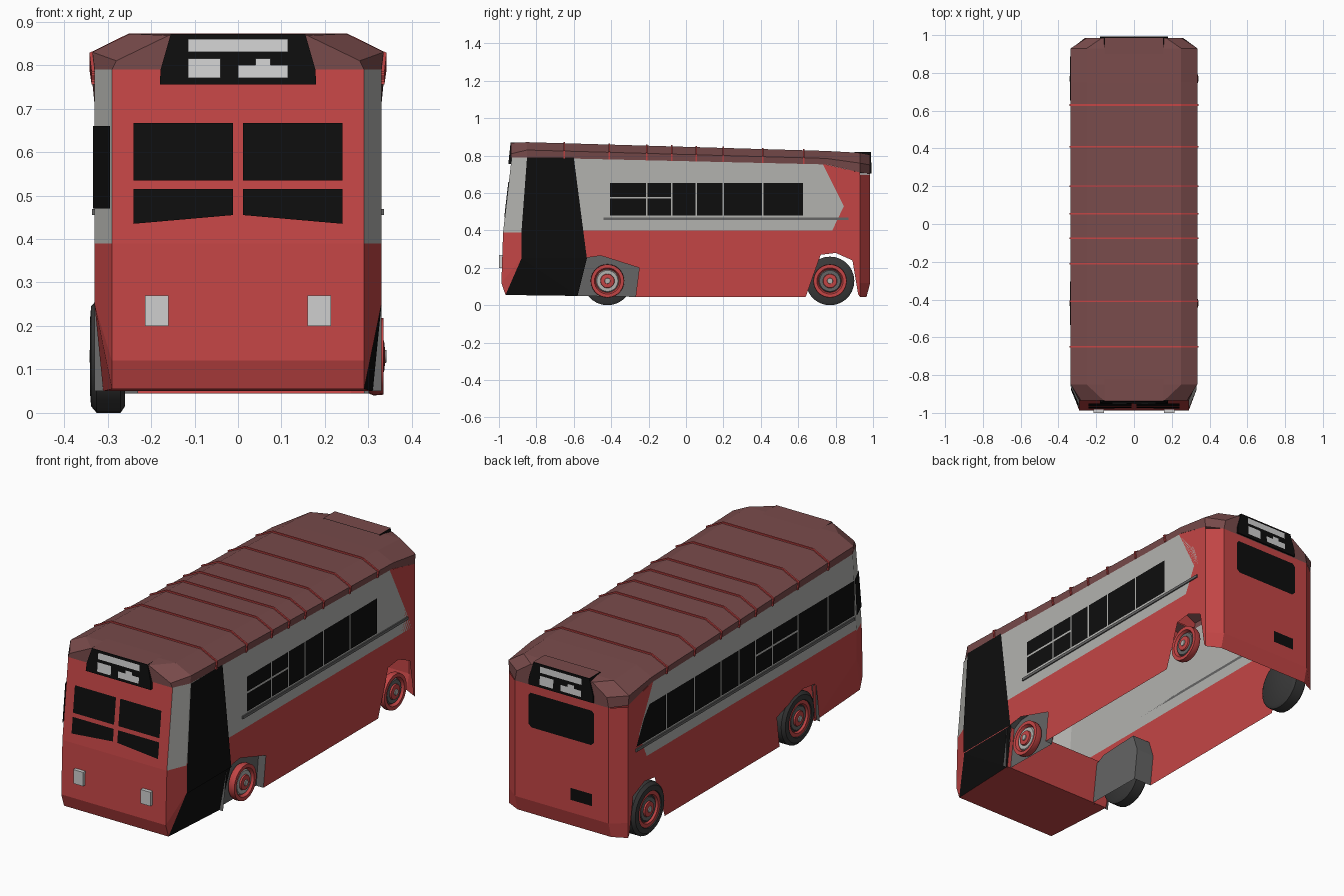
import bpy, bmesh, math
from mathutils import Vector

if "Cube" in bpy.data.objects:
    bpy.data.objects.remove(bpy.data.objects["Cube"], do_unlink=True)


def material(name, r, g, b):
    m = bpy.data.materials.new(name)
    m.use_nodes = True
    m.diffuse_color = (r, g, b, 1)
    m.node_tree.nodes["Principled BSDF"].inputs["Base Color"].default_value = (r, g, b, 1)
    return m


RED = material("body red", .55, .06, .06)
ROOF = material("roof maroon", .19, .07, .07)
GREY = material("side grey", .45, .45, .43)
BLACK = material("glass black", .004, .004, .004)
WHITE = material("lamp white", .62, .62, .62)
DARK = material("trim grey", .13, .13, .13)
TYRE = material("tyre grey", .04, .04, .04)


def finish(name, bm, mat):
    bmesh.ops.recalc_face_normals(bm, faces=bm.faces[:])
    mesh = bpy.data.meshes.new(name)
    bm.to_mesh(mesh)
    bm.free()
    mesh.materials.append(mat)
    ob = bpy.data.objects.new(name, mesh)
    bpy.context.scene.collection.objects.link(ob)
    return ob


def panel(name, pts, mat):
    """One flat face."""
    bm = bmesh.new()
    face = bm.faces.new([bm.verts.new(p) for p in pts])
    bmesh.ops.triangulate(bm, faces=[face], ngon_method='EAR_CLIP')
    return finish(name, bm, mat)


def loft(name, rings, mat, cap=False, loop=False):
    """Quads between successive rings of points."""
    bm = bmesh.new()
    rows = [[bm.verts.new(p) for p in ring] for ring in rings]
    n = len(rows[0])
    for a, b in zip(rows, rows[1:]):
        for i in range(n if loop else n - 1):
            j = (i + 1) % n
            bm.faces.new((a[i], a[j], b[j], b[i]))
    if cap:
        bm.faces.new(rows[0])
        bm.faces.new(rows[-1])
    return finish(name, bm, mat)


def box(name, lo, hi, mat):
    ring = lambda z: [(lo[0], lo[1], z), (hi[0], lo[1], z), (hi[0], hi[1], z), (lo[0], hi[1], z)]
    return loft(name, [ring(lo[2]), ring(hi[2])], mat, True, True)


def lathe(name, side, y, profile, mat, n=28):
    """Wheel part turned about a sideways axle; profile holds (x, radius)."""
    rings = [[(side * x, y + r * math.cos(2 * math.pi * i / n), .13 + r * math.sin(2 * math.pi * i / n))
              for i in range(n)] for x, r in profile]
    ob = loft(name, rings, mat, True, True)
    bpy.context.view_layer.objects.active = ob
    bpy.ops.object.select_all(action='DESELECT')
    ob.select_set(True)
    bpy.ops.object.shade_smooth_by_angle(angle=math.radians(35))


def lerp(a, b, t):
    return a + (b - a) * t


W = .33      # half width of the body
F = .29      # half width of the front face

# Roof shell: (y, half widths and heights of edge, shoulder, top)
ROOF_RINGS = [(-.935, .29, .79, .28, .81, .16, .868), (-.85, W, .79, .335, .83, .25, .872),
              (.75, W, .753, .335, .785, .25, .825), (.93, W, .71, .335, .76, .25, .815),
              (.985, .26, .70, .25, .75, .17, .805)]


def roof_ring(s, grow=0):
    y, a, za, b, zb, c, zc = s
    half = [(a + grow, za), (b + grow, zb + grow / 2), (c, zc + grow)]
    return [(-x, y, z) for x, z in half] + [(x, y, z) for x, z in reversed(half)]


loft("roof", [roof_ring(s) for s in ROOF_RINGS], ROOF, cap=True)

# Thin ribs over the roof, in line with the window posts
POSTS = [.63, .41, .2, .055, -.075, -.21, -.41, -.65]
for y in POSTS:
    rings = []
    for d in (-.004, .004):
        t = (y + d + .85) / 1.6
        s = [lerp(p, q, t) for p, q in zip(ROOF_RINGS[1], ROOF_RINGS[2])]
        rings.append(roof_ring(s, .007))
    loft("roof_rib", rings, RED, cap=True)

# Front and rear faces, with the floor under the front
FRONT = [(-.932, .79), (-.978, .39), (-.987, .12), (-.965, .055)]
REAR = [(.985, .70), (.985, .12), (.965, .045)]
loft("front_face", [[(-F, y, z), (F, y, z)] for y, z in FRONT], RED)
loft("rear_face", [[(-.26, y, z), (.26, y, z)] for y, z in REAR], RED)
loft("front_floor", [[(-w, y, z), (w, y, z)] for w, y, z in
                     [(F, -.965, .055), (.31, -.58, .05), (.31, -.55, .27)]], RED)


def front_y(z):
    return lerp(FRONT[0][0], FRONT[1][0], (.79 - z) / .4)


def corner_y(z):
    return lerp(-.85, -.88, (.79 - z) / .4)


# Side outlines as (y, z)
ARCHES = [(-.88, .25), (-.56, .25), (-.5, .28), (-.28, .29), (-.25, .2), (-.27, .045),
          (.64, .045), (.66, .22), (.72, .27), (.80, .28), (.89, .24), (.92, .06), (.93, .045)]
SWEEP = [(.73, .757), (.79, .70), (.84, .64), (.885, .53), (.91, .4)]
FRONT_TUB = [(-.59, .05), (-.56, .25), (-.5, .28), (-.28, .29), (-.25, .2), (-.27, .045)]

for s, side in ((1, "left"), (-1, "right")):
    def on_wall(pts, off=0):
        return [(s * (W + off), y, z) for y, z in pts]

    # Walls
    panel(side + "_lower_wall", on_wall(ARCHES + [(.93, .71)] + SWEEP + [(-.88, .4)]), RED)
    panel(side + "_upper_wall", on_wall([(-.88, .4)] + SWEEP[::-1] + [(-.85, .79)]), GREY)
    panel(side + "_front_skirt", [(s * W, -.88, .25), (s * W, -.53, .25),
                                  (s * .31, -.58, .05), (s * F, -.965, .055)],
          BLACK if s > 0 else RED)

    # Chamfered corners
    loft(side + "_front_corner_upper", [[(s * F, front_y(z), z), (s * W, corner_y(z), z)]
                                        for z in (.79, .39)], GREY)
    loft(side + "_front_corner_lower", [[(s * F, -.978, .39), (s * W, -.88, .39)],
                                        [(s * F, -.987, .12), (s * W, -.88, .25)],
                                        [(s * F, -.965, .055), (s * F, -.964, .055)]], RED)
    loft(side + "_rear_corner", [[(s * .26, y, z), (s * W, .93, z)] for y, z in REAR], RED)

    # Front wheel housing
    depth = .29 if s > 0 else .23
    loft(side + "_wheel_housing", [[(s * x, y, z) for y, z in FRONT_TUB] for x in (W, depth)], DARK)
    panel(side + "_housing_back", [(s * depth, y, z) for y, z in FRONT_TUB], DARK)

    # Wheels: the right side has full tyres, the left side hub discs only
    for y in (-.42, .77):
        if s < 0:
            lathe("tyre", s, y, [(.26, .115), (.27, .13), (.325, .13), (.338, .115), (.34, .09), (.325, .085)], TYRE)
        lathe("rim", s, y, [(.30, .085), (.312, .09), (.335, .088), (.335, .07), (.32, .062)], RED)
        lathe("rim_ring", s, y, [(.315, .064), (.328, .056), (.328, .04)], GREY if y < 0 and s > 0 else DARK)
        lathe("hub_cap", s, y, [(.32, .04), (.336, .036), (.338, .018)], RED)
        lathe("axle_nut", s, y, [(.33, .018), (.342, .014)], GREY)

    # Side windows between the posts
    posts = POSTS[:7] if s > 0 else POSTS + [-.862]
    for back, front in zip(posts, posts[1:]):
        split = front in (-.21, -.41)
        for lo, hi in ([(.48, .57), (.58, .655)] if split else [(.48, .655)]):
            a, b = front + .004, back - .004
            panel(side + "_window", on_wall([(a, lo), (b, lo), (b, hi), (a, hi)], .004), BLACK)
    ends = sorted((s * W, s * (W + .006)))
    box(side + "_trim_strip", (ends[0], -.44 if s > 0 else -.86, .455), (ends[1], .87, .469), DARK)

# Door on the left side
panel("door", [(W + .004, y, z) for y, z in
               [(-.88, .25), (-.53, .25), (-.63, .27), (-.60, .79), (-.85, .79), (-.88, .39)]], BLACK)

# Extra windows at both ends of the right side
panel("rear_quarter_window", [(-W - .004, y, z) for y, z in
                              [(.635, .48), (.87, .48), (.81, .6), (.765, .655), (.635, .655)]], BLACK)
panel("corner_window", [(-x - .004, y - .003, z) for x, y, z in
                        [(F, front_y(.47), .47), (W, corner_y(.47), .47),
                         (W, corner_y(.66), .66), (F, front_y(.66), .66)]], BLACK)

# Windscreen panes, with a small notch in one upper pane
for s in (1, -1):
    notch = [(.125, .667), (.112, .648), (.098, .667)] if s > 0 else []
    upper = [(.012, .535), (.24, .535), (.24, .667)] + notch + [(.012, .667)]
    lower = [(.012, .455), (.24, .435), (.24, .515), (.012, .515)]
    for pts in (upper, lower):
        panel("windscreen_pane", [(s * x, front_y(z) - .004, z) for x, z in pts], BLACK)
    box("headlight", (s * .187 - .027, -1, .2), (s * .187 + .027, -.975, .27), WHITE)

# Sign boxes at both ends, with pale blocks on them
BLOCKS = [(-.115, .115, .83, .86), (-.115, -.04, .77, .815), (0, .115, .77, .80), (.04, .075, .80, .815)]
for name, s, low, high, drop, inner in (("front", 1, -.95, -.938, 0, -.82), ("rear", -1, .993, .988, -.05, .9)):
    def sign_y(z):
        return lerp(low, high, (z - .755) / .115)
    shape = [(-.18, .755), (.18, .755), (.178, .79), (.155, .87), (-.155, .87), (-.178, .79)]
    outline = [(x, sign_y(z), z + drop) for x, z in shape]
    panel(name + "_sign", outline, BLACK)
    back = [(x, inner, z) for x, y, z in outline]
    loft(name + "_sign_sides", [outline, back], BLACK, loop=True)
    panel(name + "_sign_top", [(x, y, z + .002) for x, y, z in (outline[3], outline[4], back[4], back[3])], ROOF)
    for x0, x1, z0, z1 in BLOCKS:
        panel(name + "_sign_block", [(s * x, sign_y(z) - s * .004, z + drop) for x, z in
                                     ((x0, z0), (x1, z0), (x1, z1), (x0, z1))], WHITE)

# Rear window with clipped corners, and the rear plate
window = [(sx * x, z) for sx in (1, -1) for x, z in
          ([(.165, .49), (.182, .505), (.182, .65), (.17, .663)][::sx])]
panel("rear_window", [(x, .989, z) for x, z in window], BLACK)
panel("rear_plate", [(x, .989, z) for x, z in ((-.17, .185), (-.05, .185), (-.05, .245), (-.17, .245))], BLACK)
